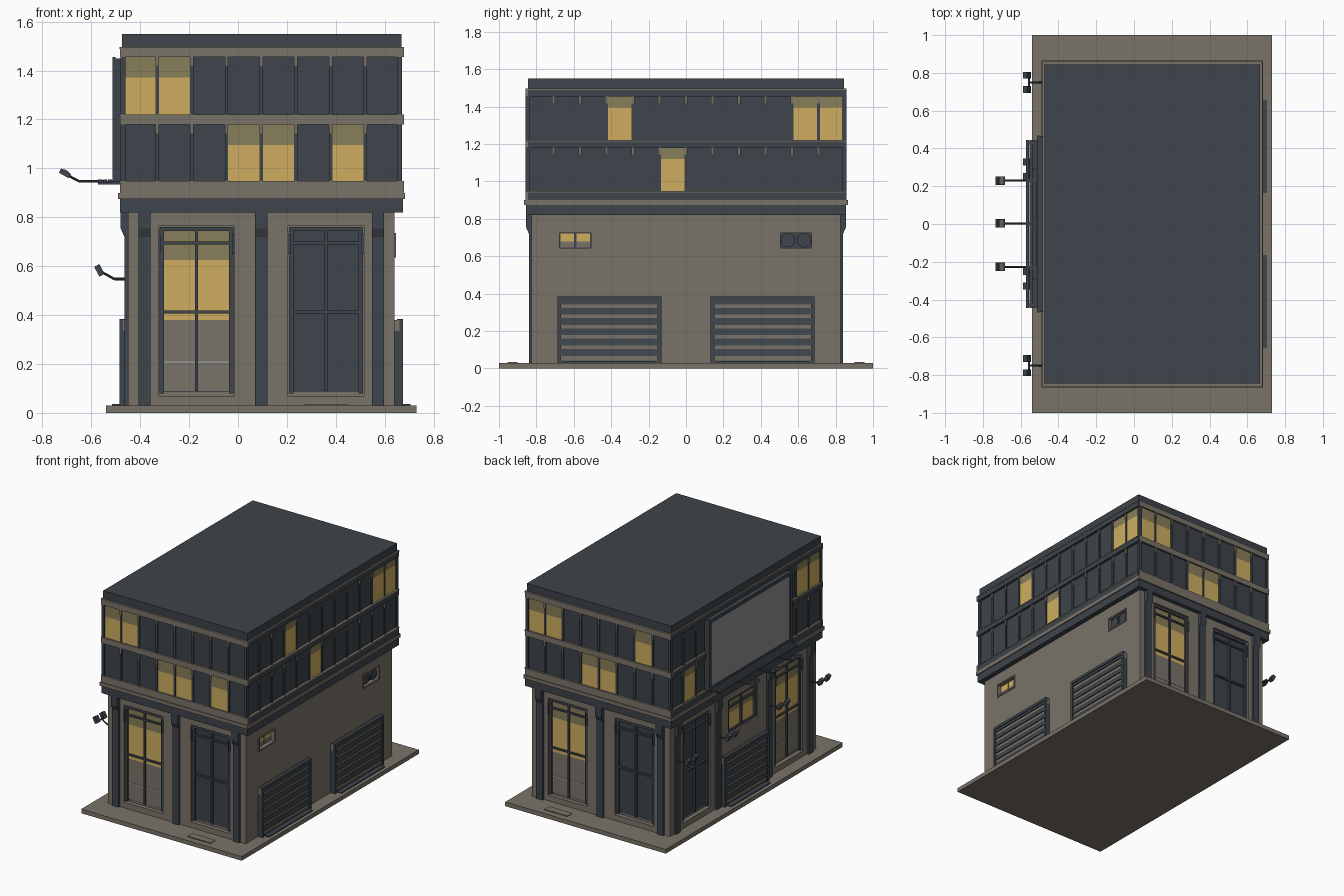
import bpy, bmesh, math
from mathutils import Vector, Matrix

if "Cube" in bpy.data.objects:
    bpy.data.objects.remove(bpy.data.objects["Cube"])

COL = {"dark_slate": (0.048, 0.058, 0.070), "warm_stone": (0.195, 0.172, 0.140),
       "lit_yellow": (0.62, 0.42, 0.115), "blind_olive": (0.25, 0.21, 0.10),
       "screen_grey": (0.28, 0.28, 0.275)}
MATS = {}
for n, c in COL.items():
    MATS[n] = bpy.data.materials.new(n)
    MATS[n].diffuse_color = (*c, 1)
D, S, Y, O, G = COL

# Side frames: origin, along-wall axis, outward normal
CX = 0.095
def frames(fy, rx, lx):
    return {"front": (Vector((CX, -fy, 0)), Vector((1, 0, 0)), Vector((0, -1, 0))),
            "back": (Vector((CX, fy, 0)), Vector((-1, 0, 0)), Vector((0, 1, 0))),
            "right": (Vector((rx, 0, 0)), Vector((0, 1, 0)), Vector((1, 0, 0))),
            "left": (Vector((lx, 0, 0)), Vector((0, -1, 0)), Vector((-1, 0, 0)))}
LOW = frames(0.825, 0.64, -0.45)
UP = frames(0.845, 0.66, -0.47)
WORLD = (Vector((0, 0, 0)), Vector((1, 0, 0)), Vector((0, 1, 0)))
parts = {}

def part(name, mat):
    return parts.setdefault(name, (bmesh.new(), mat))[0]

def box(name, mat, fr, u0, u1, d0, d1, z0, z1, dtop=None):
    """Box in a side frame; dtop gives a different outward depth at the top."""
    bm, (o, U, N) = part(name, mat), fr
    dt = d1 if dtop is None else dtop
    v = [bm.verts.new(o + U * u + N * d + Vector((0, 0, z)))
         for z, de in ((z0, d1), (z1, dt)) for u, d in ((u0, d0), (u1, d0), (u1, de), (u0, de))]
    fs = [bm.faces.new([v[i] for i in f]) for f in
          ((3, 2, 1, 0), (4, 5, 6, 7), (0, 1, 5, 4), (1, 2, 6, 5), (2, 3, 7, 6), (3, 0, 4, 7))]
    bmesh.ops.recalc_face_normals(bm, faces=fs)

def rod(name, mat, a, b, r, seg=8):
    a, b = Vector(a), Vector(b)
    m = Matrix.Translation((a + b) / 2) @ (b - a).to_track_quat('Z', 'Y').to_matrix().to_4x4()
    bmesh.ops.create_cone(part(name, mat), cap_ends=True, segments=seg, radius1=r, radius2=r,
                          depth=(b - a).length, matrix=m)

def tilted(name, mat, c, size, ang):
    m = Matrix.Translation(c) @ Matrix.Rotation(ang, 4, 'Y') @ Matrix.Diagonal((*size, 1))
    bmesh.ops.create_cube(part(name, mat), size=1, matrix=m)

# Base slab and ground floor wall
box("base_slab", S, WORLD, -0.54, 0.73, -1, 1, 0, 0.03)
box("ground_floor_wall", S, WORLD, -0.45, 0.64, -0.825, 0.825, 0.03, 0.83)

def cut(fr, u0, u1, z0, z1, dep=0.03):
    box("opening_cutter", S, fr, u0, u1, -dep, 0.05, z0, z1)

# Tall glazed doors
def door(fr, u, lit):
    a, b = u - 0.155, u + 0.155
    cut(fr, a, b, 0.07, 0.765)
    box("door_glass", D, fr, a + 0.01, b - 0.01, -0.035, -0.025, 0.085, 0.755)
    if lit:
        for nm, mt, z0, z1 in (("door_blind", O, 0.625, 0.745), ("door_glow", Y, 0.38, 0.625),
                               ("door_lower_panel", S, 0.09, 0.38)):
            box(nm, mt, fr, u - 0.135, u + 0.135, -0.03, -0.021, z0, z1)
        box("door_rail_line", G, fr, u - 0.135, u + 0.135, -0.03, -0.019, 0.204, 0.213)
    z_lo = 0.40 if lit else 0.08
    for s in (-1, 1):
        c = u + s * 0.142
        box("door_frame", D, fr, c - 0.009, c + 0.009, -0.03, -0.008, 0.08, 0.755)
        c = u + s * 0.152
        box("door_corner_bracket", D, fr, c - 0.006, c + 0.006, -0.03, 0.004, 0.65, 0.73)
    box("door_frame", D, fr, u - 0.006, u + 0.006, -0.03, -0.01, 0.09, 0.755)
    for z in (0.695, 0.412):
        box("door_frame", D, fr, a + 0.01, b - 0.01, -0.03, -0.01, z - 0.006, z + 0.006)
    box("door_frame", D, fr, a + 0.005, b - 0.005, -0.03, -0.008, 0.743, 0.76)

for side, us in (("front", (-0.265, 0.265)), ("back", (-0.265, 0.265)), ("left", (0.52, -0.52))):
    door(LOW[side], us[0], True)
    door(LOW[side], us[1], False)

# Columns with flared capitals
def column(fr, u, w=0.025):
    box("columns", D, fr, u - w, u + w, -0.01, 0.015, 0.03, 0.72)
    box("columns", D, fr, u - w, u + w, -0.01, 0.015, 0.72, 0.755, 0.03)
    box("columns", D, fr, u - w, u + w, -0.01, 0.03, 0.755, 0.825)

for side in ("front", "back"):
    for u in (-0.477, 0, 0.477):
        column(LOW[side], u)
for u in (-0.75, -0.29, 0.29, 0.75):
    column(LOW["left"], u)

# Roller shutters with housings and ramps
def shutter(fr, u, w):
    box("shutter_housing", S, fr, u - w, u + w, -0.01, 0.026, 0.03, 0.38)
    for s in (-1, 1):
        c = u + s * (w - 0.009)
        box("shutter_frame", D, fr, c - 0.01, c + 0.01, -0.01, 0.035, 0.03, 0.335)
        box("shutter_frame", D, fr, c - 0.01, c + 0.01, 0.02, 0.035, 0.335, 0.385)
    box("shutter_frame", D, fr, u - w, u + w, 0.01, 0.035, 0.365, 0.385)
    for i in range(7):
        z = 0.035 + i * 0.055
        h = 0.012 if i == 0 else 0.036
        zb = 0.03 if i == 0 else z - 0.022
        box("shutter_slats", D, fr, u - w + 0.015, u + w - 0.015, 0.01, 0.033, zb, min(zb + h, 0.37), 0.028)
    box("shutter_ramp", D, fr, u - w + 0.03, u + w - 0.03, 0, 0.065, 0.028, 0.037)

shutter(LOW["right"], -0.41, 0.277)
shutter(LOW["right"], 0.41, 0.277)
shutter(LOW["left"], 0, 0.25)

# Door mats
for s in ("front", "back"):
    u = 0.265 if s == "front" else -0.265
    box("door_mat", S, LOW[s], u - 0.09, u + 0.09, 0.075, 0.13, 0.028, 0.036)

# Small vents and windows on the right wall
R = LOW["right"]
for u, lit in ((-0.592, True), (0.588, False)):
    cut(R, u - 0.085, u + 0.085, 0.645, 0.725)
    box("vent_backing", D, R, u - 0.085, u + 0.085, -0.035, -0.025, 0.645, 0.725)
    for z0, z1 in ((0.635, 0.645), (0.725, 0.735)):
        box("vent_frame", S, R, u - 0.093, u + 0.093, -0.01, 0.006, z0, z1)
    for s in (-1, 1):
        c = u + s * 0.089
        box("vent_frame", S, R, c - 0.005, c + 0.005, -0.01, 0.006, 0.635, 0.735)
        c = u + s * 0.042
        if lit:
            box("vent_glow", Y, R, c - 0.036, c + 0.036, -0.03, -0.02, 0.68, 0.722)
            box("vent_lower_panel", S, R, c - 0.036, c + 0.036, -0.03, -0.02, 0.648, 0.68)
        else:
            rod("vent_fan", D, (0.61, c, 0.685), (0.632, c, 0.685), 0.038, 16)

# Lit window over the left shutter
L = LOW["left"]
cut(L, -0.165, 0.165, 0.51, 0.75)
box("side_window_glow", Y, L, -0.15, 0.15, -0.035, -0.021, 0.525, 0.64)
box("side_window_blind", O, L, -0.15, 0.15, -0.035, -0.021, 0.64, 0.735)
for u in (-0.155, 0, 0.155):
    box("side_window_frame", D, L, u - 0.008, u + 0.008, -0.035, -0.008, 0.515, 0.745)
for z in (0.52, 0.69, 0.74):
    box("side_window_frame", D, L, -0.16, 0.16, -0.035, -0.008, z - 0.007, z + 0.007)

# Beam, ledge, upper core and roof
box("lower_beam", D, WORLD, -0.482, 0.675, -0.855, 0.855, 0.82, 0.877)
box("stone_ledge", S, WORLD, -0.49, 0.682, -0.865, 0.865, 0.875, 0.90)
box("upper_core", D, WORLD, -0.47, 0.66, -0.845, 0.845, 0.90, 1.50)
box("roof_slab", D, WORLD, -0.475, 0.668, -0.845, 0.845, 1.495, 1.55)

# Floor bands: dark on the long sides, stone on front, back and top
for z0, z1 in ((0.90, 0.948), (1.18, 1.22), (1.455, 1.495)):
    box("floor_band", D, WORLD, -0.483, 0.677, -0.855, 0.855, z0, z1)
    box("floor_band_cap", S, WORLD, -0.485, 0.679, -0.857, 0.857, z1 - 0.006, z1 + 0.001)
    for s in ("front", "back"):
        box("floor_band_facing", S, UP[s], -0.578, 0.584 if s == "front" else 0.578, 0, 0.014, z0, z1)

# Window rows: mullions and lit panes
LIT = {"front": ((0, 1), (3, 4, 6)), "back": ((0, 1, 6), (3, 4)),
       "right": ((3, 10, 11), (5,)), "left": ((10, 11), (1,))}
for side, rows in LIT.items():
    fr = UP[side]
    n, half = (8, 0.568) if side in ("front", "back") else (12, 0.85)
    w = 2 * half / n
    for (z0, z1), lit in zip(((1.22, 1.456), (0.947, 1.181)), rows):
        for i in range(n + 1):
            u = -half + i * w
            box("window_mullions", D, fr, u - 0.007, u + 0.007, -0.01, 0.008, z0, z1)
            if 0 < i < n:
                box("mullion_brackets", S, fr, u - 0.007, u + 0.007, 0, 0.011, z1 - 0.038, z1)
        for i in lit:
            u0, u1 = -half + i * w + 0.007, -half + (i + 1) * w - 0.007
            zs = z1 - (0.085 if side in ("front", "back") else 0.06)
            box("window_glow", Y, fr, u0, u1, -0.004, 0.003, z0, zs)
            box("window_blind", O, fr, u0, u1, -0.004, 0.003, zs, z1)

# Billboard with frame, walkway and three arm lamps
box("billboard_panel", D, L, -0.465, 0.465, 0.02, 0.055, 0.945, 1.45)
box("billboard_screen", G, L, -0.445, 0.445, 0.05, 0.058, 0.975, 1.43)
for u in (-0.458, 0.458):
    box("billboard_frame", D, L, u - 0.01, u + 0.01, 0.05, 0.064, 0.945, 1.455)
for z in (0.958, 1.442):
    box("billboard_frame", D, L, -0.465, 0.465, 0.05, 0.064, z - 0.012, z + 0.012)
for d in (0.066, 0.086, 0.106):
    box("walkway", D, L, -0.445, 0.445, d, d + 0.016, 0.94, 0.955)
for u in (-0.43, -0.23, 0, 0.23, 0.43):
    box("walkway", D, L, u - 0.008, u + 0.008, 0.03, 0.122, 0.935, 0.95)
for y in (-0.227, 0.003, 0.23):
    rod("billboard_lamp_arms", D, (-0.54, y, 0.947), (-0.65, y, 0.947), 0.005)
    rod("billboard_lamp_arms", D, (-0.65, y, 0.947), (-0.70, y, 0.974), 0.005)
    tilted("billboard_lamp_heads", D, (-0.708, y, 0.98), (0.046, 0.045, 0.02), math.radians(30))
    tilted("billboard_lamp_lens", S, (-0.707, y, 0.983), (0.026, 0.036, 0.021), math.radians(30))

# Twin spotlights on the left columns
for y in (-0.75, -0.29, 0.29, 0.75):
    rod("spotlight_arms", D, (-0.46, y, 0.547), (-0.505, y, 0.547), 0.006)
    rod("spotlight_arms", D, (-0.505, y, 0.547), (-0.555, y, 0.575), 0.005)
    rod("spotlight_arms", D, (-0.555, y - 0.04, 0.575), (-0.555, y + 0.04, 0.575), 0.005)
    for s in (-1, 1):
        tilted("spotlight_heads", D, (-0.567, y + s * 0.038, 0.583), (0.024, 0.036, 0.045), math.radians(-28))

# Make the objects
objs = {}
for name, (bm, mat) in parts.items():
    me = bpy.data.meshes.new(name)
    bm.to_mesh(me)
    bm.free()
    me.materials.append(MATS[mat])
    objs[name] = bpy.data.objects.new(name, me)
    bpy.context.collection.objects.link(objs[name])
cutter = objs["opening_cutter"]
cutter.hide_render = True
cutter.display_type = 'WIRE'
mod = objs["ground_floor_wall"].modifiers.new("openings", 'BOOLEAN')
mod.operation, mod.solver, mod.object = 'DIFFERENCE', 'EXACT', cutter

for m in bpy.data.materials:
    if m.users and not m.is_grease_pencil:
        m.use_nodes = True
        m.node_tree.nodes["Principled BSDF"].inputs["Base Color"].default_value = m.diffuse_color
